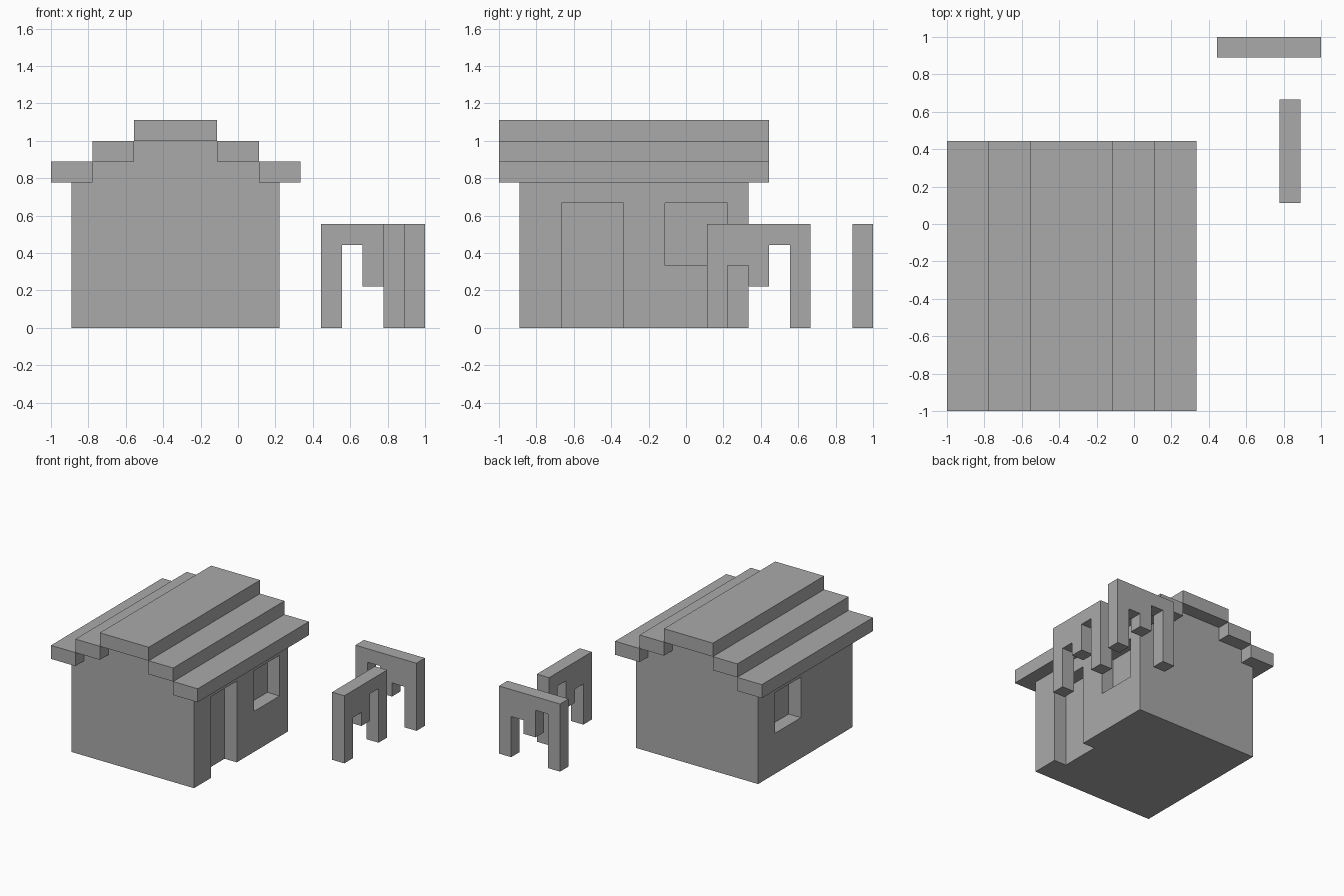
import bpy
import bmesh

if "Cube" in bpy.data.objects:
    bpy.data.objects.remove(bpy.data.objects["Cube"], do_unlink=True)

U = 1 / 9  # one building block

stone = bpy.data.materials.new("plain_grey")
stone.use_nodes = True
GREY = (0.4, 0.4, 0.4, 1)
stone.diffuse_color = GREY
stone.node_tree.nodes["Principled BSDF"].inputs["Base Color"].default_value = GREY


def prism(name, outline, start, end, along="y"):
    """Extrude an upright outline (across, height), in blocks, along x or y."""
    bm = bmesh.new()
    place = (lambda a, z, d: (a, d, z)) if along == "y" else (lambda a, z, d: (d, a, z))
    face = bm.faces.new([bm.verts.new(place(a * U, z * U, start * U)) for a, z in outline])
    grown = bmesh.ops.extrude_face_region(bm, geom=[face])
    shift = place(0, 0, (end - start) * U)
    verts = [v for v in grown["geom"] if isinstance(v, bmesh.types.BMVert)]
    bmesh.ops.translate(bm, verts=verts, vec=shift)
    bmesh.ops.recalc_face_normals(bm, faces=bm.faces[:])
    mesh = bpy.data.meshes.new(name)
    bm.to_mesh(mesh)
    bm.free()
    mesh.materials.append(stone)
    obj = bpy.data.objects.new(name, mesh)
    bpy.context.collection.objects.link(obj)
    return obj


def box(name, x, y, z):
    return prism(name, [(x[0], z[0]), (x[1], z[0]), (x[1], z[1]), (x[0], z[1])], *y)


def carve(target, cutter):
    """Cut a recess and discard the cutter."""
    mod = target.modifiers.new("recess", "BOOLEAN")
    mod.operation = "DIFFERENCE"
    mod.solver = "EXACT"
    mod.object = cutter
    bpy.context.view_layer.objects.active = target
    bpy.ops.object.modifier_apply(modifier=mod.name)
    bpy.data.objects.remove(cutter, do_unlink=True)


# House walls with stepped gables, symmetric about MID
MID = -3
half = [(5, 0), (5, 7), (4, 7), (4, 8), (2, 8), (2, 9)]
outline = [(MID + a, z) for a, z in half] + [(MID - a, z) for a, z in reversed(half)]
house = prism("house_walls", outline, -8, 3)

# Doorway and windows, each one block deep
carve(house, box("door_cutter", (1, 4), (-6, -3), (-1, 6)))
carve(house, box("right_window_cutter", (1, 4), (-1, 2), (3, 6)))
carve(house, box("left_window_cutter", (-10, -7), (-2, 1), (3, 6)))

# Stepped roof
ROOF_Y = (-9, 4)
box("roof_ridge", (MID - 2, MID + 2), ROOF_Y, (9, 10))
for side, sign in (("left", 1), ("right", -1)):
    for tier, inner, height in (("upper", 2, 8), ("lower", 4, 7)):
        span = sorted((MID + sign * inner, MID + sign * (inner + 2)))
        box(f"roof_{tier}_{side}", span, ROOF_Y, (height, height + 1))

# Two fence pieces: outer posts, short middle post, gaps of unequal height
fence = [(0, 0), (1, 0), (1, 4), (2, 4), (2, 2), (3, 2),
         (3, 3), (4, 3), (4, 0), (5, 0), (5, 5), (0, 5)]
prism("back_fence", [(4 + a, z) for a, z in fence], 8, 9)
prism("side_fence", [(6 - a, z) for a, z in fence], 7, 8, along="x")
